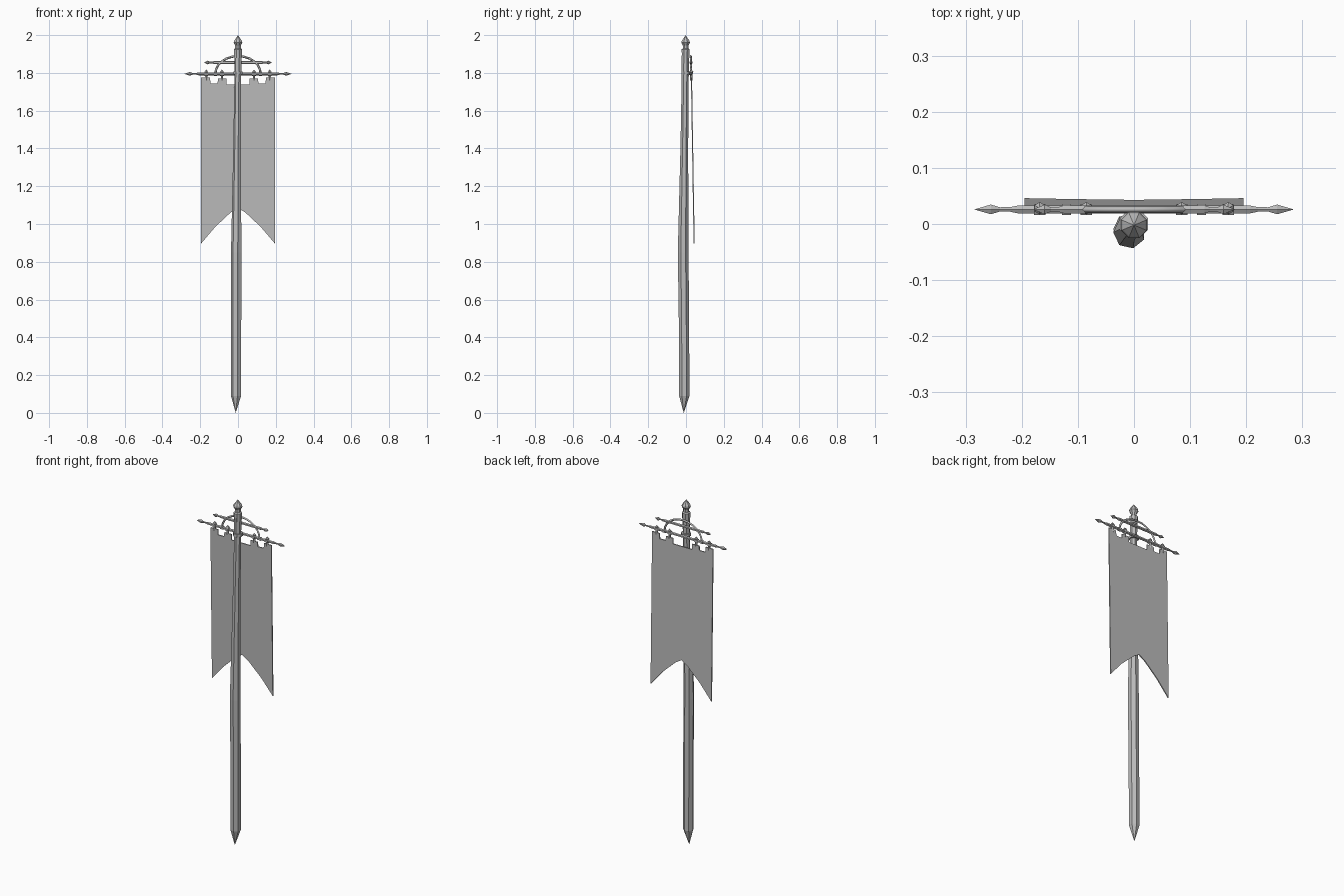
import bpy, bmesh, math
from mathutils import Vector

cube = bpy.data.objects.get("Cube")
if cube:
    bpy.data.objects.remove(cube)

grey = bpy.data.materials.new("plain grey")
grey.use_nodes = True
colour = (0.5, 0.5, 0.5, 1)
grey.diffuse_color = colour
grey.node_tree.nodes["Principled BSDF"].inputs["Base Color"].default_value = colour


def finish(name, bm):
    bmesh.ops.recalc_face_normals(bm, faces=bm.faces)
    mesh = bpy.data.meshes.new(name)
    bm.to_mesh(mesh)
    bm.free()
    mesh.materials.append(grey)
    obj = bpy.data.objects.new(name, mesh)
    bpy.context.collection.objects.link(obj)
    return obj


def loft(name, rings, sides, axis="z"):
    """Skin circular rings given as (centre, radius) along one axis."""
    bm = bmesh.new()
    loops = []
    for centre, r in rings:
        loop = []
        for i in range(sides):
            a = math.tau * (i + 0.5) / sides
            u, v = r * math.cos(a), r * math.sin(a)
            offset = (u, v, 0) if axis == "z" else (0, u, v)
            loop.append(bm.verts.new(Vector(centre) + Vector(offset)))
        loops.append(loop)
    for low, high in zip(loops, loops[1:]):
        for i in range(sides):
            j = (i + 1) % sides
            bm.faces.new((low[i], low[j], high[j], high[i]))
    bm.faces.new(loops[0])
    bm.faces.new(loops[-1])
    bmesh.ops.remove_doubles(bm, verts=bm.verts, dist=0.0003)
    return finish(name, bm)


# Uneven wooden pole with a sharpened foot
loft("pole", [((-0.012, -0.012, 0), 0.0001), ((-0.009, -0.009, 0.09), 0.028),
              ((-0.008, -0.011, 0.5), 0.028), ((-0.008, -0.015, 0.85), 0.029),
              ((-0.004, -0.009, 1.4), 0.021), ((0, -0.004, 1.78), 0.019),
              ((0, -0.003, 1.9), 0.02)], 7)

# Pole top: collar, neck and pointed finial
loft("pole_finial", [((0, -0.002, z), r) for z, r in
                     ((1.88, 0.021), (1.925, 0.023), (1.93, 0.016), (1.945, 0.016),
                      (1.96, 0.025), (1.97, 0.022), (2.0, 0.0001))], 8)
loft("pole_clamp", [((0, 0, z), 0.027) for z in (1.792, 1.808)], 8)


# Horizontal rods with spear tips at both ends
def rod(name, half, z, r, tip):
    ends = [(half, 0.0001), (half - tip * 0.65, r * 1.25), (half - tip, r * 0.55),
            (half - tip * 1.4, r * 0.6), (half - tip * 1.7, r)]
    rings = [((-x, 0.026, z), s) for x, s in ends]
    rings += [((x, 0.026, z), s) for x, s in reversed(ends)]
    loft(name, rings, 6, "x")


rod("cross_bar", 0.285, 1.795, 0.008, 0.046)
rod("upper_bar", 0.18, 1.855, 0.008, 0.032)


# Arch joining the two rods
curve = bpy.data.curves.new("arch_path", "CURVE")
curve.dimensions = "3D"
curve.bevel_depth = 0.006
curve.bevel_resolution = 0
spline = curve.splines.new("POLY")
spline.points.add(12)
for i, p in enumerate(spline.points):
    a = math.pi * i / 12
    p.co = (0.12 * math.cos(a), 0.026, 1.795 + 0.094 * math.sin(a), 1)
arch = bpy.data.objects.new("arch", curve)
bpy.context.collection.objects.link(arch)
curve.materials.append(grey)

# Hangers: sleeve round the bar with a small pointed peg
for side, label in ((1, "left"), (-1, "right")):
    for x, place in ((0.168, "outer"), (0.085, "inner")):
        loft(f"{label}_{place}_peg", [((side * x, 0.028, z), r) for z, r in
             ((1.76, 0.006), (1.802, 0.008), (1.806, 0.011), (1.818, 0.0001))], 6)
        loft(f"{label}_{place}_sleeve", [((side * x + d, 0.026, 1.795), 0.011)
             for d in (-0.01, 0.01)], 6, "x")
    loft(f"{label}_arch_foot", [((side * 0.12 + d, 0.026, 1.795), 0.011)
         for d in (-0.008, 0.008)], 6, "x")

# Swallow-tailed banner with tabs along the top, leaning slightly back
half_top = [(0.195, 1.775), (0.148, 1.775), (0.146, 1.745), (0.108, 1.745),
            (0.106, 1.77), (0.062, 1.77), (0.06, 1.738)]
half_bottom = [(0.0, 1.085), (0.04, 1.06), (0.12, 0.985), (0.195, 0.897)]
outline = half_top + [(-x, z) for x, z in reversed(half_top)]
outline += [(-x, z) for x, z in reversed(half_bottom)] + half_bottom[1:]
bm = bmesh.new()
face = bm.faces.new([bm.verts.new((x, 0.026 + (1.775 - z) * 0.016, z)) for x, z in outline])
extruded = bmesh.ops.extrude_face_region(bm, geom=[face])
new_verts = [g for g in extruded["geom"] if isinstance(g, bmesh.types.BMVert)]
bmesh.ops.translate(bm, verts=new_verts, vec=(0, 0.006, 0))
if face.is_valid and len([f for f in bm.faces if len(f.verts) > 4]) < 2:
    bm.faces.new([v for v in face.verts])
bmesh.ops.triangulate(bm, faces=[f for f in bm.faces if len(f.verts) > 4])
finish("banner", bm)
